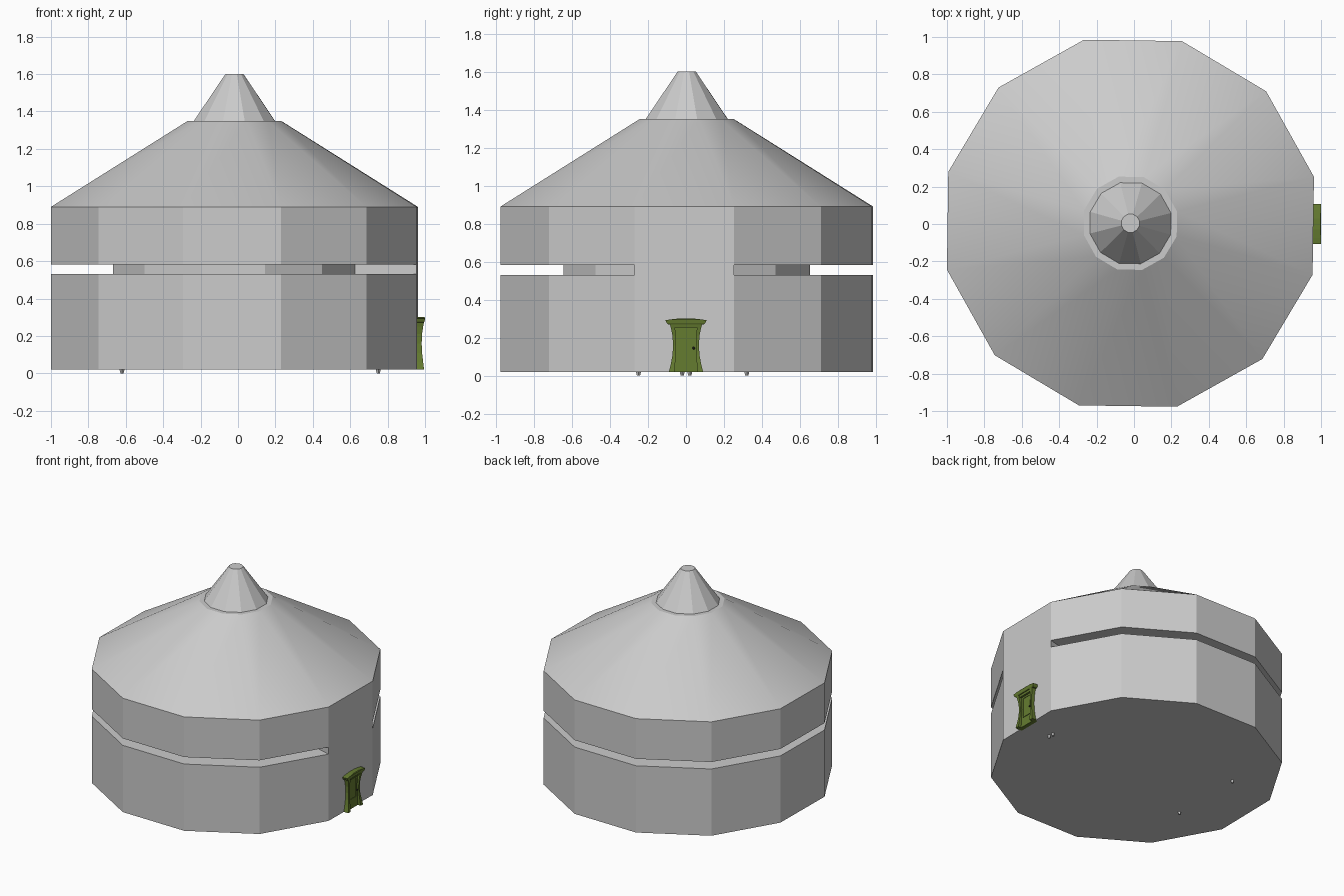
import bpy, bmesh, math

if "Cube" in bpy.data.objects:
    bpy.data.objects.remove(bpy.data.objects["Cube"])

CX, CY, TURN, N = -0.019, 0.004, math.radians(-15.8), 12

green = bpy.data.materials.new("green_paint")
green.diffuse_color = (0.13, 0.2, 0.03, 1)
green.use_nodes = True
green.node_tree.nodes["Principled BSDF"].inputs["Base Color"].default_value = green.diffuse_color
dark = bpy.data.materials.new("dark_metal")
dark.diffuse_color = (0.03, 0.03, 0.02, 1)
dark.use_nodes = True
dark.node_tree.nodes["Principled BSDF"].inputs["Base Color"].default_value = dark.diffuse_color


def finish(bm, name, mat=None):
    bmesh.ops.recalc_face_normals(bm, faces=bm.faces)
    me = bpy.data.meshes.new(name)
    bm.to_mesh(me)
    bm.free()
    ob = bpy.data.objects.new(name, me)
    bpy.context.collection.objects.link(ob)
    if mat:
        me.materials.append(mat)
    return ob


def ring(bm, r, z):
    return [bm.verts.new((CX + r * math.cos(TURN + i * math.tau / N),
                          CY + r * math.sin(TURN + i * math.tau / N), z)) for i in range(N)]


def loft(bm, rings, caps=True):
    for a, b in zip(rings, rings[1:]):
        n = len(a)
        for i in range(n):
            j = (i + 1) % n
            bm.faces.new((a[i], a[j], b[j], b[i]))
    if caps:
        bm.faces.new(rings[0])
        bm.faces.new(rings[-1])


def door_part(name, sections, mat=green, mirror=False):
    """Loft of rectangles stacked in z: (z, y0, y1, front x)."""
    bm = bmesh.new()
    for s in ((1, -1) if mirror else (1,)):
        loft(bm, [[bm.verts.new(p) for p in ((0.94, s * y0, z), (x, s * y0, z),
                                             (x, s * y1, z), (0.94, s * y1, z))]
                  for z, y0, y1, x in sections])
    return finish(bm, name, mat)


# Twelve-sided wall with a slot running round every side but the door side
bm = bmesh.new()
R, CORE = 1.012, 0.67
z0, z1, z2, z3 = 0.02, 0.53, 0.583, 0.89
a, b, c, d = [ring(bm, R, z) for z in (z0, z1, z2, z3)]
p, q = ring(bm, CORE, z1), ring(bm, CORE, z2)
loft(bm, [a, b], False)
loft(bm, [c, d], False)
bm.faces.new(a)
bm.faces.new(d)
bm.faces.new((b[0], b[1], c[1], c[0]))
for i in range(1, N):
    j = (i + 1) % N
    bm.faces.new((b[i], b[j], p[j], p[i]))
    bm.faces.new((c[i], c[j], q[j], q[i]))
    bm.faces.new((p[i], p[j], q[j], q[i]))
for i in (0, 1):
    bm.faces.new((b[i], c[i], q[i], p[i]))
finish(bm, "wall")

# Smooth sloping roof
bm = bmesh.new()
loft(bm, [ring(bm, R, 0.89), ring(bm, 0.257, 1.35)])
roof = finish(bm, "roof")
bpy.context.view_layer.objects.active = roof
roof.select_set(True)
bpy.ops.object.shade_smooth_by_angle(angle=math.radians(20))

# Faceted cap on top
bm = bmesh.new()
loft(bm, [ring(bm, 0.227, 1.345), ring(bm, 0.05, 1.60)])
finish(bm, "roof_cap")

# Door: flared posts, leaf, trim, cornice
door_part("door_posts", [(0.02, 0.06, 0.09, 0.995), (0.06, 0.057, 0.08, 0.99),
                         (0.11, 0.055, 0.071, 0.984), (0.16, 0.053, 0.068, 0.982),
                         (0.21, 0.055, 0.071, 0.984), (0.25, 0.057, 0.079, 0.99),
                         (0.28, 0.06, 0.088, 0.996)], mirror=True)
door_part("door_leaf", [(0.02, -0.06, 0.06, 0.97), (0.28, -0.06, 0.06, 0.97)])
door_part("door_trim_sides", [(0.09, 0.034, 0.04, 0.974), (0.245, 0.034, 0.04, 0.974)], mirror=True)
for k, z in enumerate((0.09, 0.239)):
    door_part("door_trim_rail_%d" % k, [(z, -0.034, 0.034, 0.974), (z + 0.006, -0.034, 0.034, 0.974)])
door_part("door_lintel", [(0.255, -0.06, 0.06, 0.985), (0.282, -0.06, 0.06, 0.99)])
door_part("door_cornice", [(0.27, -0.095, 0.095, 0.994), (0.278, -0.102, 0.102, 0.998),
                           (0.292, -0.108, 0.108, 1.0), (0.297, -0.075, 0.075, 1.0),
                           (0.302, -0.03, 0.03, 0.996)])

# Door knob
bm = bmesh.new()
bmesh.ops.create_icosphere(bm, subdivisions=1, radius=0.008)
bmesh.ops.translate(bm, verts=bm.verts, vec=(0.977, 0.04, 0.145))
finish(bm, "door_knob", dark)

# Small feet under the floor
for k, (x, y) in enumerate(((-0.62, -0.25), (-0.62, 0.32), (0.75, 0.02), (0.75, -0.02))):
    bm = bmesh.new()
    bmesh.ops.create_cone(bm, cap_ends=True, segments=4, radius1=0.008, radius2=0.016, depth=0.03)
    bmesh.ops.translate(bm, verts=bm.verts, vec=(x, y, 0.015))
    finish(bm, "foot_%d" % k)
